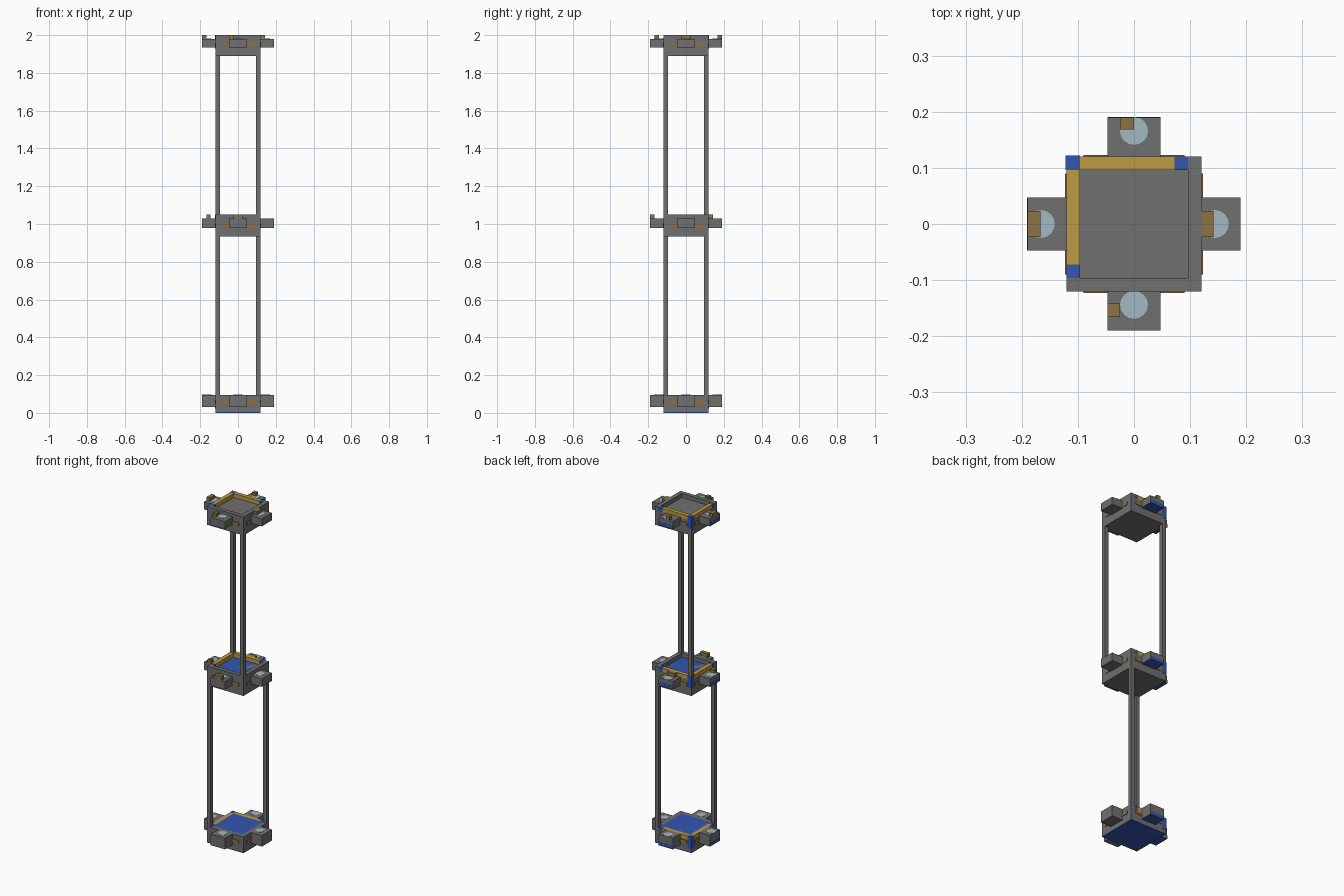
import bpy, bmesh
from mathutils import Matrix, Vector

old = bpy.data.objects.get("Cube")
if old:
    bpy.data.objects.remove(old)


def material(name, r, g, b):
    m = bpy.data.materials.new(name)
    m.use_nodes = True
    m.diffuse_color = (r, g, b, 1)
    m.node_tree.nodes["Principled BSDF"].inputs["Base Color"].default_value = (r, g, b, 1)
    return m


GREY = material("stone_grey", .16, .16, .165)
BLUE = material("deep_blue", .033, .092, .44)
GOLD = material("gold", .52, .33, .055)
BROWN = material("bronze", .26, .17, .06)
GLASS = material("pale_glass", .36, .49, .53)


def finish(name, bm, mats):
    me = bpy.data.meshes.new(name)
    bm.to_mesh(me)
    bm.free()
    for m in mats:
        me.materials.append(m)
    ob = bpy.data.objects.new(name, me)
    bpy.context.collection.objects.link(ob)
    return ob


def box(name, x, y, z, mat, second=None, rule=None):
    """Box from three (low, high) ranges; rule(normal) picks the second colour."""
    bm = bmesh.new()
    bmesh.ops.create_cube(bm, size=1)
    for v in bm.verts:
        v.co = Vector([(a + b) / 2 + c * (b - a) for (a, b), c in zip((x, y, z), v.co)])
    bm.normal_update()
    if rule:
        for f in bm.faces:
            f.material_index = int(rule(f.normal))
    return finish(name, bm, [mat, second] if second else [mat])


def disc(name, x, y, z):
    bm = bmesh.new()
    bmesh.ops.create_cone(bm, cap_ends=True, segments=16, radius1=.025, radius2=.025,
                          depth=.003, matrix=Matrix.Translation((x, y, z)))
    return finish(name, bm, [GLASS])


U = .024          # module: rim width, rod width, plate depth
W, I = .12, .096  # outer and inner half width of a tray
SIDES = {"front": (0, -1), "right": (1, 0), "back": (0, 1), "left": (-1, 0)}


def across(side, half, near, far):
    """Ranges of a piece centred on one side, between two distances outward."""
    dx, dy = SIDES[side]
    out = tuple(sorted((near * (dx + dy), far * (dx + dy))))
    return (out, (-half, half)) if dx else ((-half, half), out)


def tray(level, z0, z1, floor, pod_z, strip_z):
    n = level + "_"
    rim = (z1 - U, z1)
    box(n + "body", (-W, W), (-W, W), (z0, z1 - U), GREY)
    box(n + "floor", (-I, I), (-I, I), (z1 - U - .002, floor), BLUE)
    # rim: grey at front and right, gold at left and back with blue corners
    box(n + "front_rim", (-W, W), (-W, -I), rim, GREY)
    box(n + "right_rim", (I, W), (-I, W), rim, GREY)
    box(n + "left_rim", (-W, -I), (-I + U, I), rim, GOLD)
    box(n + "left_rim_end", (-W, -I), (-I, -I + U), rim, BLUE)
    box(n + "back_rim", (-I, I - U), (I, W), rim, GOLD)
    box(n + "back_rim_end", (I - U, I), (I, W), rim, BLUE)
    box(n + "corner_post", (-W - .002, -I), (I, W + .002), (z1 - 3 * U, z1), BLUE)
    for side, (dx, dy) in SIDES.items():
        # bronze strip, side pod and its round window
        box(n + side + "_strip", *across(side, .09, W - .01, W + .003), strip_z, BROWN)
        shade = side in ("back", "left")
        box(n + side + "_pod", *across(side, .047, W, .19), pod_z, GREY, BLUE,
            lambda nn: shade and nn.z < -.5)
        if shade:
            box(n + side + "_pod_band", *across(side, .047, .188, .191),
                (pod_z[0], pod_z[0] + .02), BLUE)
        r = .166 if shade else .144
        disc(n + side + "_window", dx * r, dy * r, pod_z[1])


tray("lower", .004, .096, .096, (.03, .096), (.05, .068))
tray("middle", .935, 1.05, 1.026, (.98, 1.028), (.985, 1.003))
tray("upper", 1.89, 2.0, 1.976, (1.935, 1.98), (1.94, 1.958))
box("base_plate", (-W, W), (-W, W), (0, .004), BLUE)

# small raised blocks on the pods
TOP, MID = (1.98, 2.0), (1.028, 1.05)
box("upper_left_knob", (-.19, -.167), (-.023, .023), TOP, BROWN)
box("upper_right_knob", (.12, .142), (-.023, .023), TOP, BROWN)
box("upper_front_knob", (-.047, -.025), (-.166, -.142), TOP, BROWN)
box("upper_back_knob", (-.025, 0), (.168, .19), TOP, BROWN)
box("middle_front_knob", (-.025, .025), (-.19, -.167), MID, BROWN)
box("middle_back_knob", (-.025, .025), (.12, .142), MID, BROWN)
box("middle_left_knob", (-.167, -.145), (-.047, -.025), MID, BROWN)

# corner rods: one diagonal below, the other above
for s in (-1, 1):
    span = tuple(sorted((s * I, s * W)))
    flip = tuple(sorted((-s * I, -s * W)))
    tag = "left" if s > 0 else "right"
    box("lower_rod_" + tag, span, span, (.09, .936), GREY)
    box("upper_rod_" + tag, span, flip, (1.045, 1.892), GREY)
